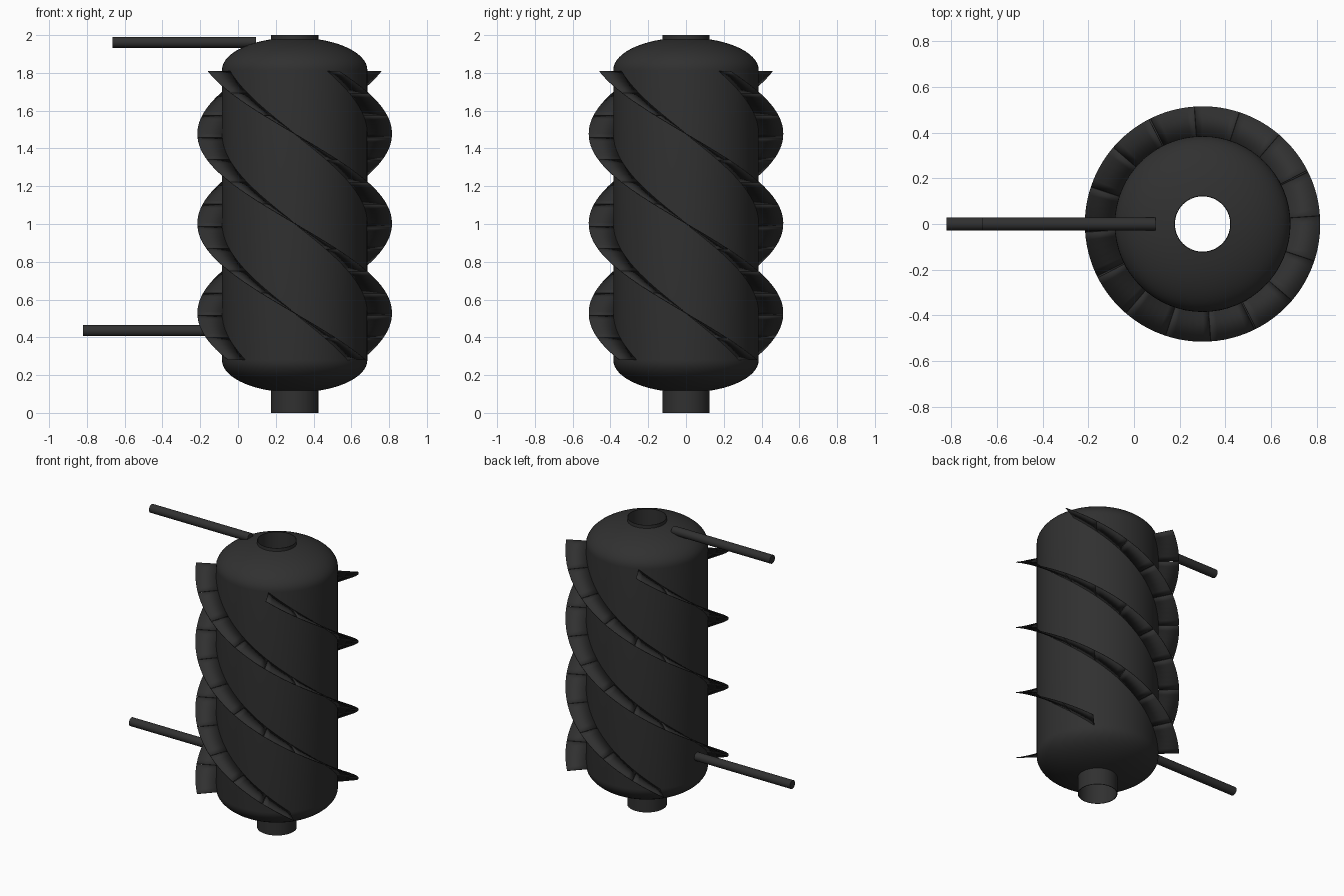
import bpy
import bmesh
from math import sin, cos, pi, radians

if "Cube" in bpy.data.objects:
    bpy.data.objects.remove(bpy.data.objects["Cube"], do_unlink=True)

AXIS_X = 0.3            # tank axis
BODY_R, PIPE_R, FIN_R = 0.385, 0.125, 0.515
LOW, HIGH = 0.28, 1.815  # straight wall of the tank
DOME = 0.172

mat = bpy.data.materials.new("dark grey metal")
mat.use_nodes = True
colour = (0.03, 0.03, 0.03, 1)
mat.diffuse_color = colour
bsdf = mat.node_tree.nodes["Principled BSDF"]
bsdf.inputs["Base Color"].default_value = colour
bsdf.inputs["Roughness"].default_value = 0.6


def add_object(name, bm, x=AXIS_X):
    mesh = bpy.data.meshes.new(name)
    bm.to_mesh(mesh)
    bm.free()
    mesh.materials.append(mat)
    obj = bpy.data.objects.new(name, mesh)
    obj.location.x = x
    bpy.context.collection.objects.link(obj)
    bpy.ops.object.select_all(action='DESELECT')
    obj.select_set(True)
    bpy.context.view_layer.objects.active = obj
    bpy.ops.object.shade_smooth_by_angle(angle=radians(30))
    return obj


def lathe(name, profile, sides=64):
    """Spin a closed (radius, height) profile around the axis."""
    bm = bmesh.new()
    rings = [[bm.verts.new((r * cos(2 * pi * i / sides), r * sin(2 * pi * i / sides), z))
              for i in range(sides)] for r, z in profile]
    for a, b in zip(rings, rings[1:] + rings[:1]):
        for i in range(sides):
            j = (i + 1) % sides
            bm.faces.new((a[i], a[j], b[j], b[i]))
    bmesh.ops.recalc_face_normals(bm, faces=bm.faces)
    return add_object(name, bm)


# Tank: straight wall with elliptical domes, hollow along the axis
steps = 12
end = 1.24              # dome angle where it meets the pipe
arc = [(BODY_R * cos(end * i / steps), DOME * sin(end * i / steps)) for i in range(steps + 1)]
bottom = [(r, LOW - h) for r, h in reversed(arc)]
top = [(r, HIGH + h) for r, h in arc]
lathe("tank", bottom + top)

# Open central pipe
inner = PIPE_R - 0.004
lathe("central_pipe", [(PIPE_R, 0), (PIPE_R, 2), (inner, 2), (inner, 0)])


def spiral_fin(name, start):
    """Helical blade made of separate curved plates, descending as it turns."""
    bm = bmesh.new()
    plates, cuts, turn, seam = 13, 6, radians(290), radians(0.25)
    span = turn / plates
    for p in range(plates):
        previous = None
        for c in range(cuts + 1):
            a = p * span + seam / 2 + (span - seam) * c / cuts
            z = 1.81 - (1.81 - LOW) * a / turn
            pair = [bm.verts.new((r * cos(start + a), r * sin(start + a), z))
                    for r in (BODY_R - 0.005, FIN_R)]
            if previous:
                bm.faces.new((previous[0], previous[1], pair[1], pair[0]))
            previous = pair
    fin = add_object(name, bm)
    thick = fin.modifiers.new("thickness", 'SOLIDIFY')
    thick.thickness = 0.004
    thick.offset = 0


for k in range(4):
    spiral_fin(f"spiral_fin_{k + 1}", radians(27 + 90 * k))


# Side pipes running out to the model's right
def side_pipe(name, x0, x1, z, radius=0.029):
    bm = bmesh.new()
    bmesh.ops.create_cone(bm, cap_ends=True, segments=32, radius1=radius,
                          radius2=radius, depth=x1 - x0)
    for v in bm.verts:
        v.co = (v.co.z, v.co.x, v.co.y + z)
    add_object(name, bm, (x0 + x1) / 2)


side_pipe("upper_side_pipe", -0.665, 0.095, 1.962)
side_pipe("lower_side_pipe", -0.82, -0.06, 0.435)
